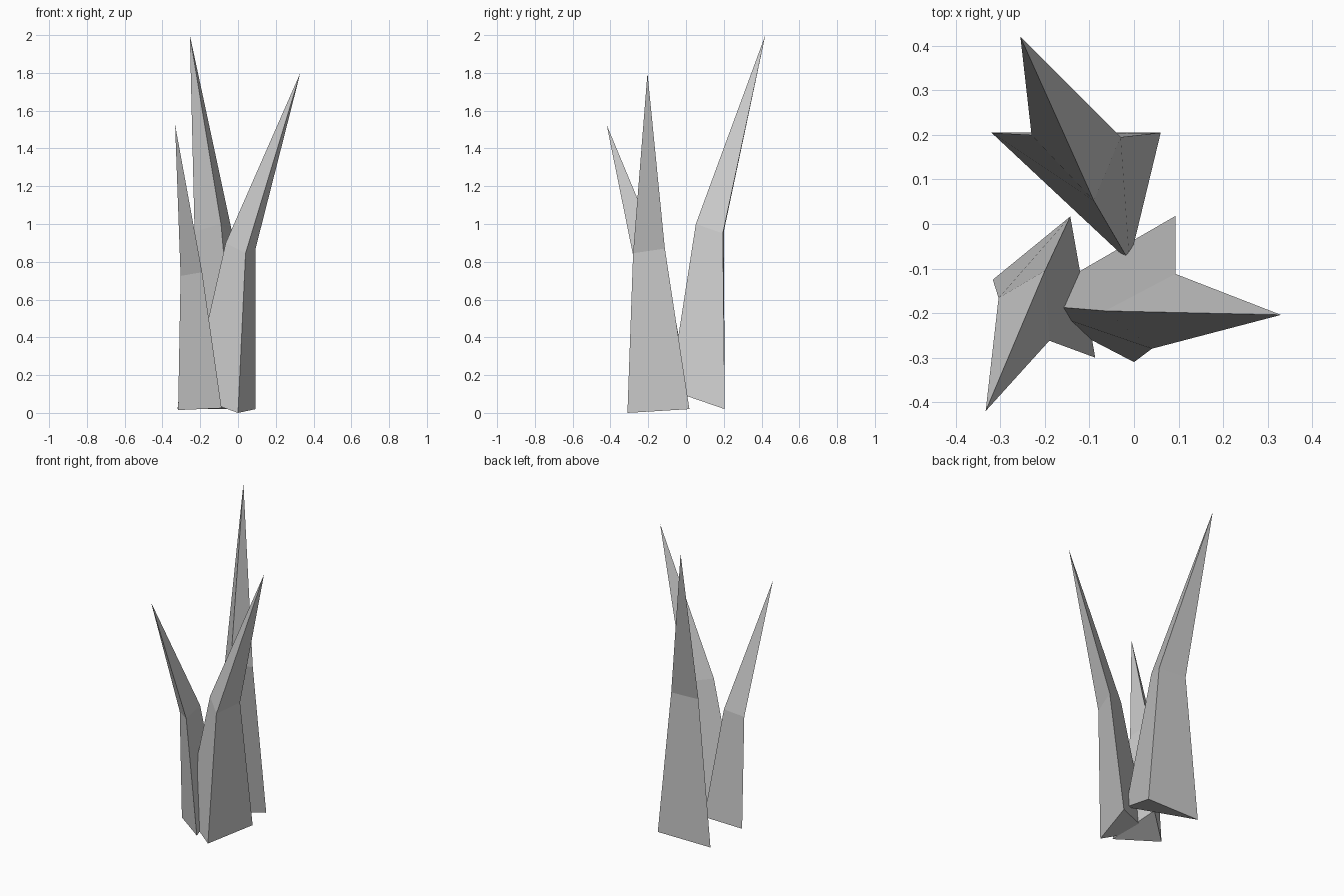
import bpy, bmesh

if "Cube" in bpy.data.objects:
    bpy.data.objects.remove(bpy.data.objects["Cube"])


def make_blade(name, base, middle, tip):
    """Three-sided leaf blade: triangular base, triangular bend, pointed tip."""
    bm = bmesh.new()
    low = [bm.verts.new(p) for p in base]
    mid = [bm.verts.new(p) for p in middle]
    top = bm.verts.new(tip)
    bm.faces.new(low[::-1])
    for i in range(3):
        j = (i + 1) % 3
        bm.faces.new((low[i], low[j], mid[j], mid[i]))
        bm.faces.new((mid[i], mid[j], top))
    bmesh.ops.recalc_face_normals(bm, faces=bm.faces)
    mesh = bpy.data.meshes.new(name)
    bm.to_mesh(mesh)
    bm.free()
    bpy.context.collection.objects.link(bpy.data.objects.new(name, mesh))


# Tall blade leaning back
make_blade("back_blade",
           [(-0.32, 0.205, 0.02), (-0.01, -0.085, 0.12), (0.06, 0.205, 0.02)],
           [(-0.23, 0.20, 0.96), (-0.09, 0.052, 1.0), (-0.03, 0.195, 0.95)],
           (-0.255, 0.42, 2.0))

# Middle blade leaning right
make_blade("right_blade",
           [(-0.25, -0.18, 0.09), (0.0, -0.31, 0.0), (0.093, 0.018, 0.02)],
           [(-0.065, -0.195, 0.90), (0.04, -0.28, 0.845), (0.093, -0.112, 0.87)],
           (0.33, -0.204, 1.80))

# Short blade leaning to the front left
make_blade("left_blade",
           [(-0.317, -0.125, 0.015), (-0.087, -0.30, 0.025), (-0.143, 0.017, 0.10)],
           [(-0.304, -0.166, 0.725), (-0.19, -0.262, 0.745), (-0.20, -0.105, 0.77)],
           (-0.333, -0.42, 1.525))
